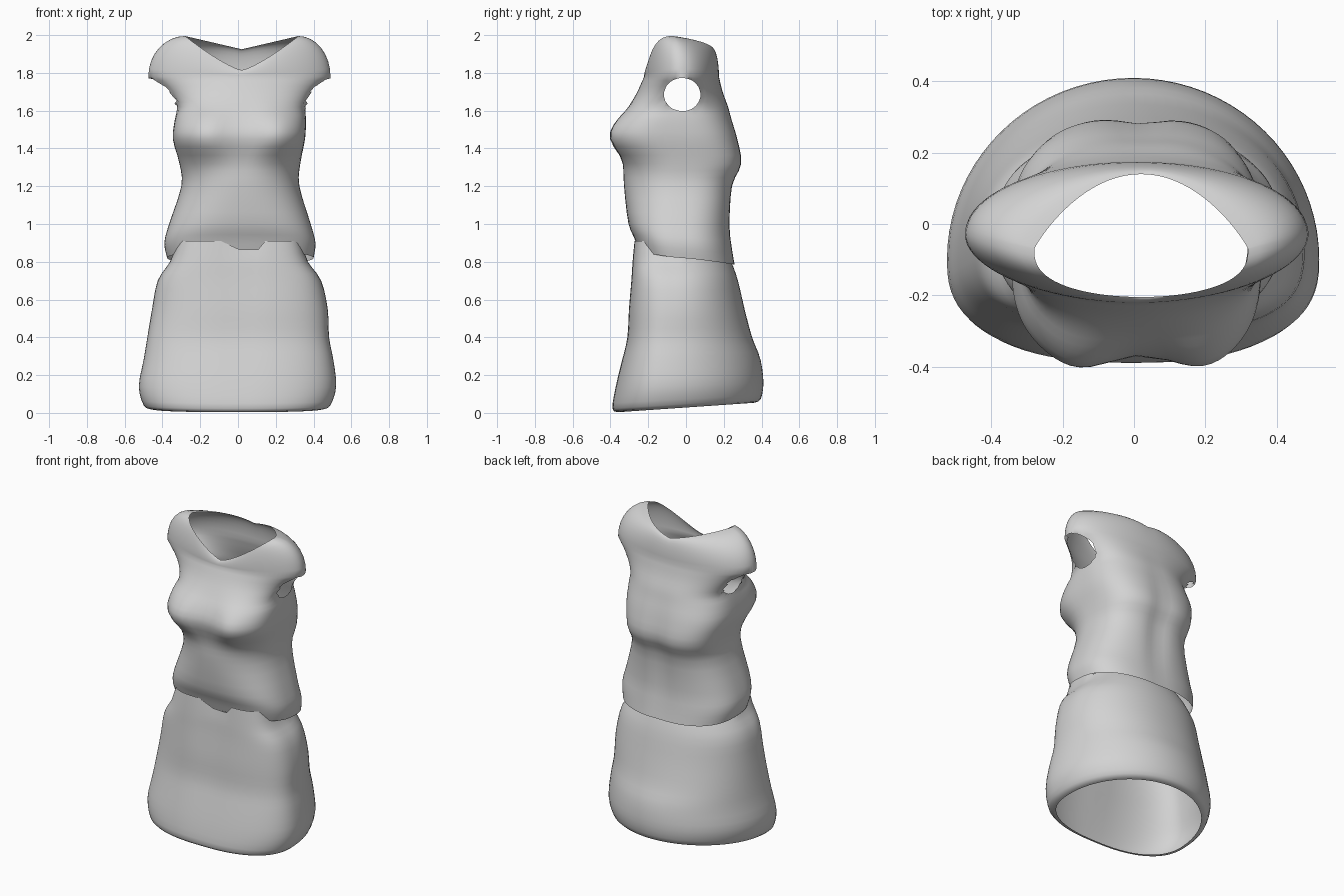
import bpy
import bmesh
from math import cos, sin, pi, exp, copysign, hypot
from mathutils import Vector

cube = bpy.data.objects.get("Cube")
if cube:
    bpy.data.objects.remove(cube, do_unlink=True)

COLS = 80
SUB = 3

cloth = bpy.data.materials.new("grey cloth")
cloth.use_nodes = True
GREY = (0.65, 0.65, 0.65, 1)
cloth.diffuse_color = GREY
cloth.node_tree.nodes["Principled BSDF"].inputs["Base Color"].default_value = GREY


def spline_rows(keys):
    """Catmull-Rom interpolation through rows of ring measurements."""
    rows = []
    for i in range(len(keys) - 1):
        a, b = keys[max(i - 1, 0)], keys[i]
        c, d = keys[i + 1], keys[min(i + 2, len(keys) - 1)]
        for s in range(SUB):
            t = s / SUB
            rows.append([q + 0.5 * t * (r - p + t * (2 * p - 5 * q + 4 * r - u + t * (3 * (q - r) + u - p)))
                         for p, q, r, u in zip(a, b, c, d)])
    return rows + [list(keys[-1])]


def ring(row):
    """Rounded ring from height, x limits, y limits, widest y, front and back roundness."""
    z, x0, x1, y0, y1, yc, pf, pb = row
    pts = []
    for k in range(COLS):
        t = 2 * pi * k / COLS
        c, s = cos(t), sin(t)
        p = pb if s > 0 else pf
        x = (x0 + x1) / 2 + (x1 - x0) / 2 * copysign(abs(c) ** p, c)
        depth = y1 - yc if s > 0 else yc - y0
        y = yc + depth * copysign(abs(s) ** p, s)
        pts.append(Vector((x, y, z)))
    return pts


def loft(rings):
    bm = bmesh.new()
    rows = [[bm.verts.new(p) for p in r] for r in rings]
    for a, b in zip(rows, rows[1:]):
        for k in range(COLS):
            n = (k + 1) % COLS
            bm.faces.new((a[k], a[n], b[n], b[k]))
    return bm


def finish(bm, name):
    mesh = bpy.data.meshes.new(name)
    bm.to_mesh(mesh)
    bm.free()
    obj = bpy.data.objects.new(name, mesh)
    bpy.context.collection.objects.link(obj)
    mesh.materials.append(cloth)
    mesh.shade_smooth()


def bump(v, centre, width):
    return exp(-((v - centre) / width) ** 2)


# Skirt: flared tube with a turned hem and a notched front waist
skirt_keys = [
    (0.02, -0.46, 0.45, -0.36, 0.36, -0.09, 0.82, 1),
    (0.04, -0.50, 0.49, -0.39, 0.395, -0.1, 0.8, 1),
    (0.14, -0.525, 0.52, -0.375, 0.41, -0.1, 0.78, 1),
    (0.28, -0.50, 0.505, -0.34, 0.395, -0.09, 0.75, 1),
    (0.40, -0.48, 0.482, -0.313, 0.35, -0.08, 0.72, 0.95),
    (0.55, -0.455, 0.475, -0.305, 0.31, -0.06, 0.7, 0.95),
    (0.70, -0.425, 0.44, -0.292, 0.275, -0.05, 0.62, 0.95),
    (0.80, -0.36, 0.37, -0.285, 0.24, -0.05, 0.52, 0.95),
    (0.89, -0.32, 0.335, -0.275, 0.2, -0.05, 0.47, 0.95),
]
skirt_rings = [ring(r) for r in spline_rows(skirt_keys)]
for pts in skirt_rings:
    for p in pts:
        low = max(0, 1 - p.z / 0.25)
        high = max(0, (p.z - 0.8) / 0.09)
        if p.y > 0:
            p.z -= 0.03 * high
        else:
            p.z += 0.02 * high
            if -0.08 < p.x < 0.13:
                p.z -= 0.045 * high
        p.z += low * (-0.02 + 0.03 * (p.y + 0.39) / 0.4)
        # soft vertical fold on the front
        if p.y < -0.15:
            p.y += 0.012 * bump(p.x, 0.02, 0.1) * min(1, p.z)
finish(loft(skirt_rings), "skirt")

# Blouse body: fitted tube from hem to sleeve edge
blouse_keys = [
    (0.82, -0.375, 0.40, -0.25, 0.26, -0.02, 0.74, 0.8),
    (0.90, -0.39, 0.41, -0.272, 0.245, -0.02, 0.72, 0.8),
    (1.00, -0.365, 0.385, -0.305, 0.235, -0.03, 0.76, 0.8),
    (1.20, -0.30, 0.325, -0.328, 0.25, -0.03, 0.9, 0.75),
    (1.32, -0.31, 0.33, -0.332, 0.297, -0.03, 0.86, 0.68),
    (1.45, -0.345, 0.355, -0.355, 0.275, -0.03, 0.55, 0.72),
    (1.55, -0.335, 0.36, -0.335, 0.245, -0.03, 0.6, 0.78),
    (1.62, -0.325, 0.36, -0.30, 0.225, -0.03, 0.77, 0.82),
    (1.70, -0.385, 0.41, -0.257, 0.195, -0.03, 0.95, 0.88),
    (1.78, -0.475, 0.49, -0.222, 0.175, -0.03, 1.05, 0.98),
]
body = [ring(r) for r in spline_rows(blouse_keys)]
for pts in body:
    for k, p in enumerate(pts):
        hem = max(0, 1 - (p.z - 0.82) / 0.2)
        if p.y < -0.12:
            # bust and centre hollow
            lobes = bump(p.x, -0.16, 0.13) + bump(p.x, 0.2, 0.13)
            p.y -= 0.055 * lobes * bump(p.z, 1.475, 0.12)
        if p.y > 0.1:
            # spine hollow
            p.y -= 0.018 * bump(p.x, 0.02, 0.07) * bump(p.z, 1.2, 0.3)
        p.z -= 0.035 * sin(2 * pi * k / COLS) * hem

# Shoulders: curve over from the sleeve edge to the dipped neckline
rim = []
for k in range(COLS):
    t = 2 * pi * k / COLS
    c, s = cos(t), sin(t)
    x = 0.02 + 0.3 * c
    if s > 0:
        rim.append(Vector((x, -0.07 + 0.21 * s ** 1.8, 1.925 + 0.07 * abs(c))))
    else:
        rim.append(Vector((x, -0.07 - 0.135 * abs(s) ** 0.75, 1.815 + 0.18 * abs(c) ** 1.3)))
STEPS = 8
edge = body[-1]
for i in range(1, STEPS + 1):
    a = pi / 2 * i / STEPS
    row = []
    for p, q in zip(edge, rim):
        flat = p.lerp(q, 1 - cos(a))
        flat.z = p.z + (q.z - p.z) * sin(a)
        row.append(flat)
    body.append(row)
bm = loft(body)

# Armholes: remove faces inside an oval and pull the rim onto it
CY, CZ, RY, RZ = -0.02, 1.685, 0.097, 0.088


def oval(v):
    return hypot((v.y - CY) / RY, (v.z - CZ) / RZ)


holes = [f for f in bm.faces
         if abs(f.calc_center_median().x) > 0.2 and oval(f.calc_center_median()) < 1]
rim_verts = {v for f in holes for v in f.verts}
bmesh.ops.delete(bm, geom=holes, context='FACES')
for v in rim_verts:
    if v.is_valid and v.is_boundary:
        k = oval(v.co)
        v.co.y = CY + (v.co.y - CY) / k
        v.co.z = CZ + (v.co.z - CZ) / k
finish(bm, "blouse")
